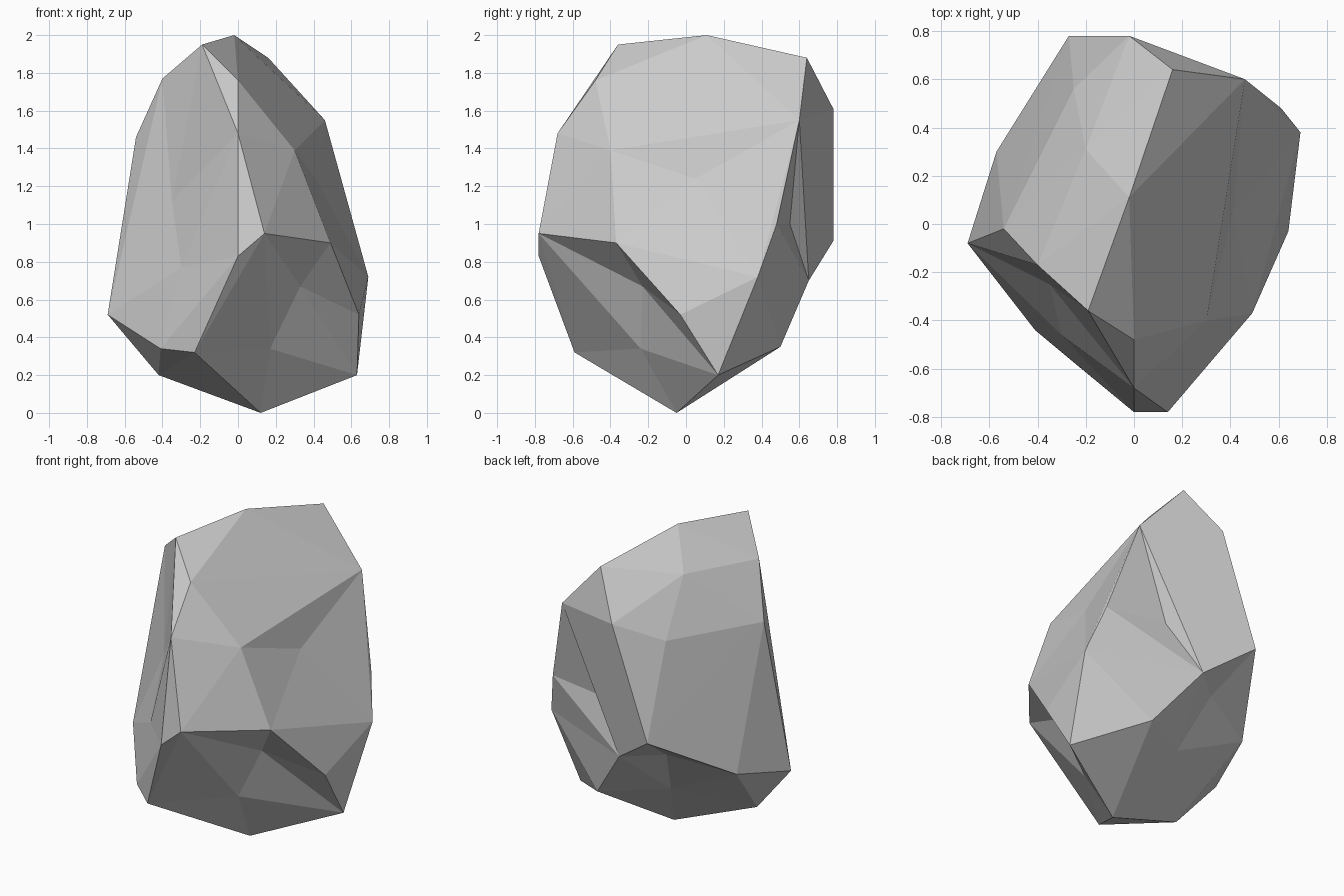
import bpy
import bmesh
from mathutils import Vector

default_cube = bpy.data.objects.get("Cube")
if default_cube:
    bpy.data.objects.remove(default_cube, do_unlink=True)

# Outer corners of the boulder, grouped by region
crown = [
    (-.02, .11, 2), (.16, .64, 1.88), (.46, .6, 1.55), (-.19, -.36, 1.95),
    (-.4, -.17, 1.77), (-.54, -.02, 1.46), (0, -.48, 1.76), (0, -.68, 1.48),
    (.3, -.4, 1.39), (-.19, -.5, 1.31), (-.2, .31, 1.8), (-.25, .56, 1.48),
    (-.02, .78, 1.61),
]
waist = [
    (.14, -.78, .95), (0, -.78, .83), (.49, -.37, .9), (.64, -.03, .52),
    (.69, .38, .72), (.61, .48, 1), (-.27, .78, .91), (-.69, -.08, .52),
    (-.57, .3, .61),
]
foot = [
    (.63, .17, .2), (.12, -.05, 0), (-.23, -.59, .32), (-.41, -.44, .34),
    (-.42, -.12, .2), (.28, .5, .35),
]

# Shallow chips: corner position, outward direction of the face, depth of the chip
front_out = Vector((.5, -.68, -.53))
under_out = Vector((-.34, .61, -.71))
back_out = Vector((.35, .93, -.13))
left_out = Vector((.94, -.2, .28))
right_out = Vector((-.78, -.62, .17))
chips = [
    ((.17, -.24, .34), front_out, .06),
    ((.33, -.23, .67), front_out, .15),
    ((-.09, .28, .38), under_out, .06),
    ((-.19, .47, .7), under_out, .12),
    ((.02, .65, .7), under_out + back_out, .04),
    ((.22, .55, 1), back_out, .1),
    ((.41, .05, 1.24), left_out, .08),
    ((-.35, -.25, 1.12), right_out, .1),
    ((-.3, -.46, .77), right_out, .05),
]


def build_boulder(name, corners, chips):
    """Wrap a faceted skin round the corners, then press the chips inward."""
    bm = bmesh.new()
    for corner in corners:
        bm.verts.new(corner)
    pressed = []
    for position, outward, depth in chips:
        raised = Vector(position) + outward * depth
        pressed.append((bm.verts.new(raised), Vector(position)))

    bmesh.ops.convex_hull(bm, input=list(bm.verts))
    for vert, position in pressed:
        if vert.is_valid:
            vert.co = position
    unused = [v for v in bm.verts if not v.link_faces]
    bmesh.ops.delete(bm, geom=unused, context='VERTS')
    bmesh.ops.recalc_face_normals(bm, faces=list(bm.faces))

    mesh = bpy.data.meshes.new(name)
    bm.to_mesh(mesh)
    bm.free()
    boulder = bpy.data.objects.new(name, mesh)
    bpy.context.scene.collection.objects.link(boulder)
    return boulder


def flat_material(name, colour):
    material = bpy.data.materials.new(name)
    material.use_nodes = True
    material.diffuse_color = colour
    shader = material.node_tree.nodes["Principled BSDF"]
    shader.inputs["Base Color"].default_value = colour
    shader.inputs["Roughness"].default_value = .9
    return material


# One faceted boulder in plain grey stone
boulder = build_boulder("boulder", crown + waist + foot, chips)
grey = .6
boulder.data.materials.append(flat_material("grey_stone", (grey, grey, grey, 1)))
